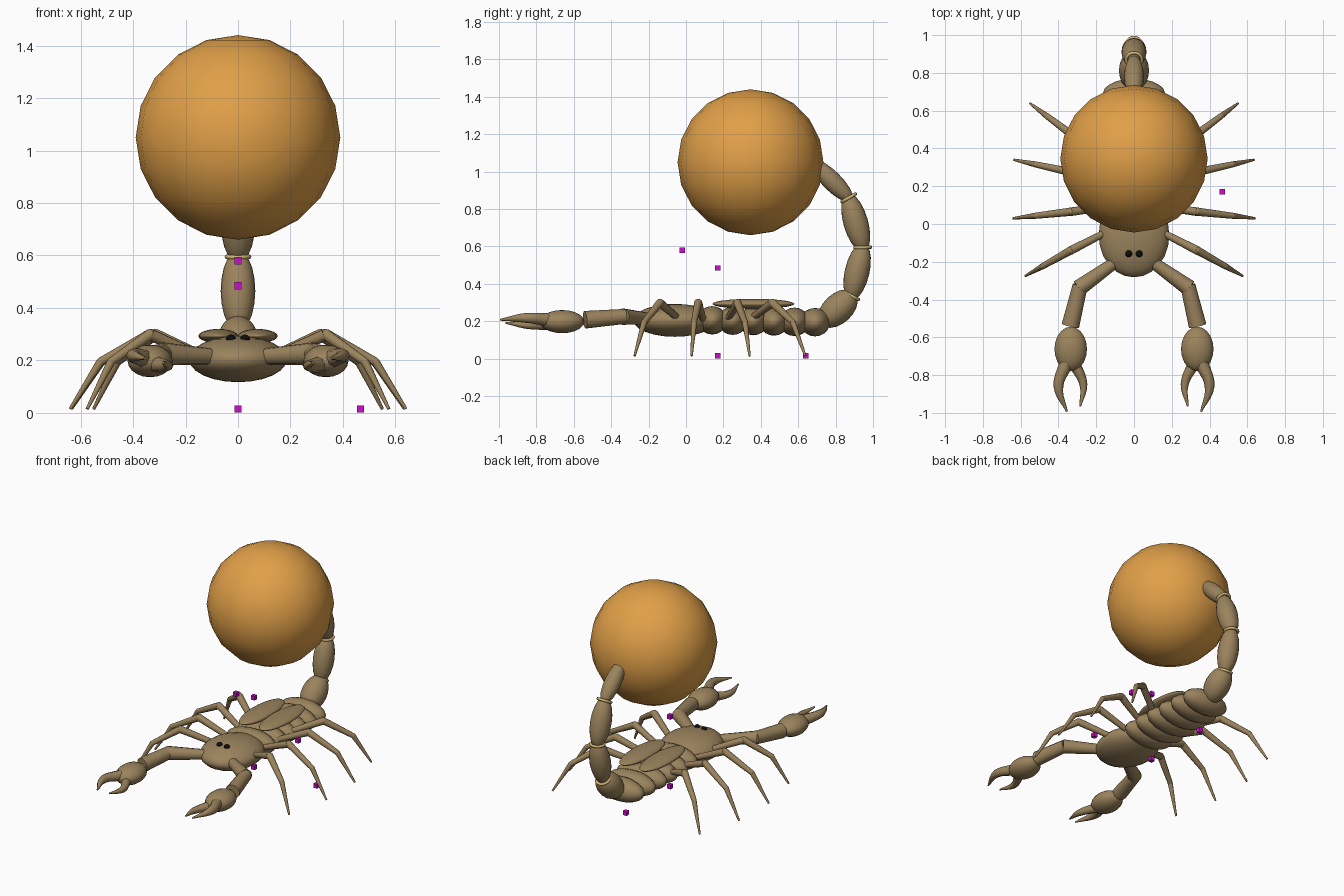
import bpy
from mathutils import Vector

cube = bpy.data.objects.get("Cube")
if cube:
    bpy.data.objects.remove(cube, do_unlink=True)


def material(name, color):
    m = bpy.data.materials.new(name)
    m.use_nodes = True
    m.diffuse_color = (*color, 1)
    m.node_tree.nodes["Principled BSDF"].inputs["Base Color"].default_value = (*color, 1)
    return m


SHELL = material("brown shell", (0.33, 0.23, 0.11))
ORANGE = material("orange ball", (0.75, 0.35, 0.065))
SAND = material("pale sand", (0.66, 0.48, 0.18))
BLACK = material("black eye", (0.004, 0.004, 0.004))
MAGENTA = material("magenta marker", (0.62, 0.004, 0.62))


def finish(name, mat, angle=None):
    ob = bpy.context.object
    ob.name = ob.data.name = name
    ob.data.materials.clear()
    ob.data.materials.append(mat)
    if angle:
        bpy.ops.object.shade_smooth_by_angle(angle=angle)
    else:
        bpy.ops.object.shade_smooth()
    return ob


def aim(direction):
    return direction.to_track_quat("Z", "Y").to_euler()


def ellipsoid(name, center, radii, mat=SHELL, rotation=(0, 0, 0), segments=20):
    bpy.ops.mesh.primitive_uv_sphere_add(segments=segments, ring_count=segments // 2,
                                         radius=1, location=center, rotation=rotation)
    bpy.context.object.scale = radii
    return finish(name, mat)


def pod(name, a, b, radius):
    """Ellipsoid stretched between two points."""
    a, b = Vector(a), Vector(b)
    return ellipsoid(name, (a + b) / 2, (radius, radius, (b - a).length / 2), SHELL, aim(b - a))


def limb(name, a, b, r1, r2):
    """Tapered cylinder between two points."""
    a, b = Vector(a), Vector(b)
    bpy.ops.mesh.primitive_cone_add(vertices=12, radius1=r1, radius2=r2, depth=(b - a).length,
                                    location=(a + b) / 2, rotation=aim(b - a))
    return finish(name, SHELL, 0.7)


def claw(name, points, radii):
    """Curved tapering finger."""
    curve = bpy.data.curves.new(name, "CURVE")
    curve.dimensions = "3D"
    curve.bevel_depth = 1
    curve.bevel_resolution = 2
    curve.resolution_u = 5
    curve.use_fill_caps = True
    spline = curve.splines.new("BEZIER")
    spline.bezier_points.add(len(points) - 1)
    for p, co, r in zip(spline.bezier_points, points, radii):
        p.co, p.radius = co, r
        p.handle_left_type = p.handle_right_type = "AUTO"
    ob = bpy.data.objects.new(name, curve)
    bpy.context.collection.objects.link(ob)
    bpy.ops.object.select_all(action="DESELECT")
    ob.select_set(True)
    bpy.context.view_layer.objects.active = ob
    bpy.ops.object.convert(target="MESH")
    return finish(name, SHELL)


# Ball held by the tail
ellipsoid("ball", (0, 0.345, 1.05), (0.39, 0.39, 0.39), ORANGE)

# Head and abdomen
ellipsoid("head", (0, -0.06, 0.205), (0.187, 0.222, 0.088), segments=24)
for i, width in enumerate((0.178, 0.185, 0.185, 0.182, 0.175, 0.165)):
    ellipsoid(f"abdomen_segment_{i + 1}", (0, 0.14 + 0.11 * i, 0.205 - 0.002 * i),
              (width, 0.08, 0.076))

# Tail pods and joint rings
tail = [Vector((0, y, z)) for y, z in
        ((0.74, 0.2), (0.885, 0.335), (0.945, 0.595), (0.87, 0.86), (0.69, 1.04))]
for i, radius in enumerate((0.08, 0.066, 0.066, 0.052)):
    step = (tail[i + 1] - tail[i]).normalized() * 0.025
    pod(f"tail_segment_{i + 1}", tail[i] - step, tail[i + 1] + step, radius)
for i in (1, 2, 3):
    bpy.ops.mesh.primitive_torus_add(major_segments=20, minor_segments=8, major_radius=0.042,
                                     minor_radius=0.009, location=tail[i],
                                     rotation=aim(tail[i + 1] - tail[i - 1]))
    finish(f"tail_ring_{i}", SAND)

# Leg plan positions: root, knee, tip
legs = (((0.14, -0.04), (0.335, -0.14), (0.575, -0.275)),
        ((0.14, 0.09), (0.335, 0.065), (0.64, 0.03)),
        ((0.14, 0.225), (0.335, 0.275), (0.635, 0.34)),
        ((0.13, 0.35), (0.315, 0.462), (0.55, 0.638)))

for side, s in (("left", 1), ("right", -1)):
    # Back shields and eyes
    ellipsoid(f"{side}_back_shield", (s * 0.075, 0.36, 0.293), (0.076, 0.22, 0.027))
    ellipsoid(f"{side}_main_eye", (s * 0.027, -0.157, 0.28), (0.019,) * 3, BLACK, segments=12)
    ellipsoid(f"{side}_side_eye", (s * 0.13, -0.225, 0.236), (0.009,) * 3, BLACK, segments=8)

    # Walking legs
    for n, (root, knee, tip) in enumerate(legs, 1):
        root, knee, tip = (Vector((s * x, y, 0)) for x, y in (root, knee, tip))
        ankle = knee.lerp(tip, 0.62)
        root.z, knee.z, ankle.z, tip.z = 0.215, 0.298, 0.195, 0.015
        limb(f"{side}_leg_{n}_thigh", root, knee, 0.018, 0.023)
        ellipsoid(f"{side}_leg_{n}_knee", knee, (0.022,) * 3, segments=12)
        limb(f"{side}_leg_{n}_shin", knee, ankle, 0.022, 0.016)
        ellipsoid(f"{side}_leg_{n}_ankle", ankle, (0.016,) * 3, segments=12)
        limb(f"{side}_leg_{n}_foot", ankle, tip, 0.016, 0.006)

    # Pincer arm
    elbow = (s * 0.293, -0.34, 0.225)
    limb(f"{side}_upper_arm", (s * 0.11, -0.21, 0.215), elbow, 0.032, 0.044)
    limb(f"{side}_forearm", (s * 0.285, -0.325, 0.226), (s * 0.337, -0.54, 0.208), 0.04, 0.047)
    ellipsoid(f"{side}_hand", (s * 0.335, -0.662, 0.198), (0.086, 0.118, 0.062))
    claw(f"{side}_outer_finger",
         [(s * 0.36, -0.74, 0.208), (s * 0.4, -0.86, 0.218), (s * 0.355, -0.993, 0.208)],
         (0.036, 0.026, 0.005))
    claw(f"{side}_inner_finger",
         [(s * 0.315, -0.74, 0.185), (s * 0.268, -0.85, 0.18), (s * 0.285, -0.965, 0.192)],
         (0.032, 0.021, 0.005))

# Small marker cubes
for i, spot in enumerate(((0, -0.02, 0.58), (0, 0.17, 0.485), (0, 0.17, 0.015),
                          (0.467, 0.17, 0.015), (0, 0.64, 0.015)), 1):
    bpy.ops.mesh.primitive_cube_add(size=0.028, location=spot)
    finish(f"marker_cube_{i}", MAGENTA, 0.5)
